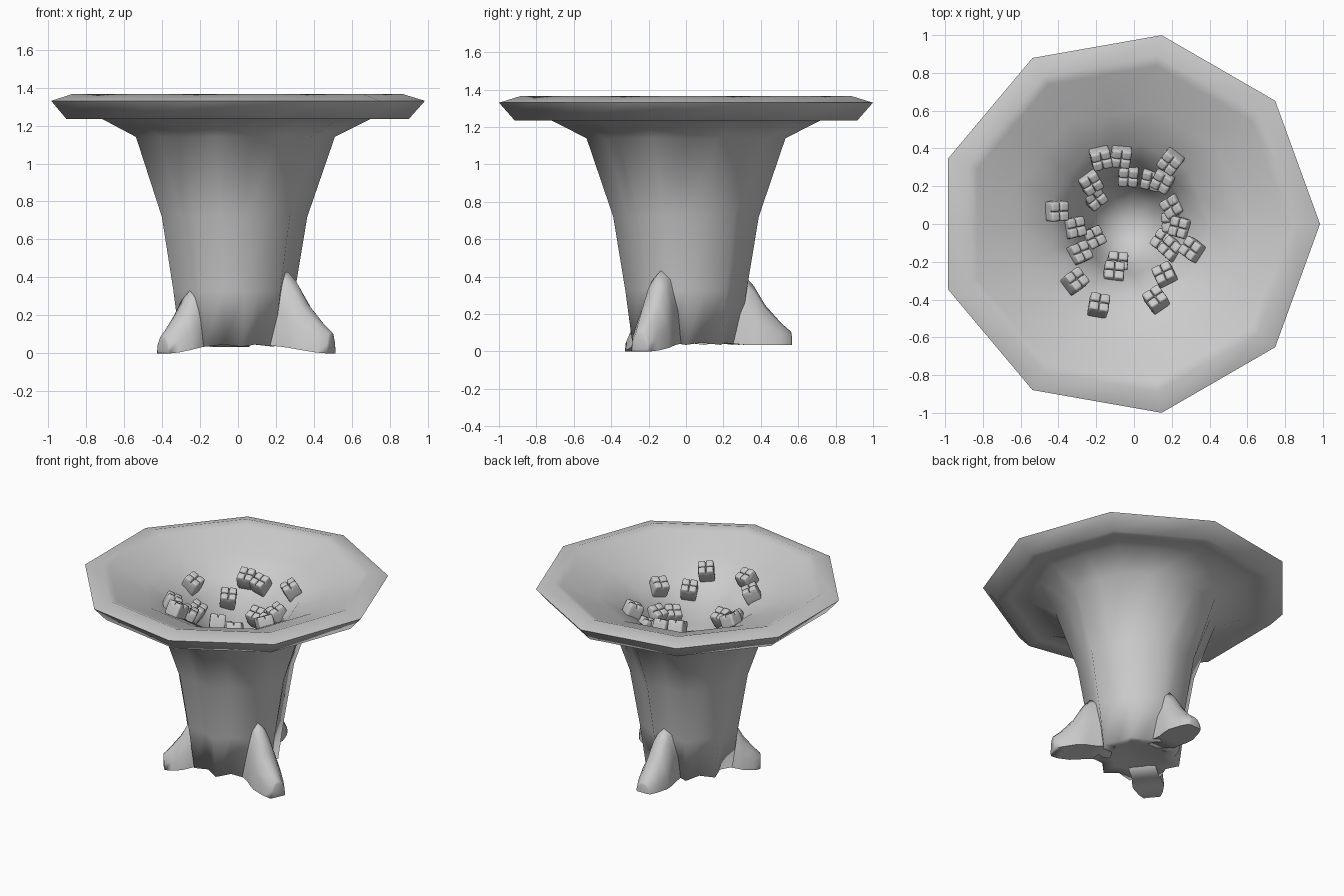
import bpy, bmesh, random
from math import sin, cos, pi, radians, atan2, hypot
from mathutils import Vector, Matrix

if "Cube" in bpy.data.objects:
    bpy.data.objects.remove(bpy.data.objects["Cube"])

random.seed(4)
CX = -0.03  # axis of the nine-sided body


def finish(bm, name, angle):
    bmesh.ops.recalc_face_normals(bm, faces=bm.faces)
    me = bpy.data.meshes.new(name)
    bm.to_mesh(me)
    bm.free()
    ob = bpy.data.objects.new(name, me)
    bpy.context.collection.objects.link(ob)
    bpy.ops.object.select_all(action='DESELECT')
    ob.select_set(True)
    bpy.context.view_layer.objects.active = ob
    bpy.ops.object.shade_smooth_by_angle(angle=radians(angle))
    return ob


def loft(bm, rings):
    vs = [[bm.verts.new(p) for p in r] for r in rings]
    n = len(vs[0])
    for a, b in zip(vs, vs[1:]):
        for i in range(n):
            j = (i + 1) % n
            bm.faces.new((a[i], a[j], b[j], b[i]))
    bm.faces.new(vs[0])
    bm.faces.new(vs[-1])


# Body: fluted trunk flaring into a nine-sided funnel (corner radius, z, flute depth)
outside = [(0.05, 0.07, 0.0), (0.20, 0.05, 0.12), (0.29, 0.035, 0.11),
           (0.33, 0.33, 0.08), (0.395, 0.72, 0.05), (0.54, 1.14, 0.02),
           (0.73, 1.235, 0), (0.84, 1.25, 0), (0.93, 1.235, 0), (1.015, 1.33, 0),
           (0.90, 1.365, 0), (0.85, 1.345, 0)]
inside = [(0.62, 1.265), (0.43, 1.17), (0.33, 1.06), (0.27, 0.92),
          (0.22, 0.72), (0.13, 0.60), (0.04, 0.57)]
rings = []
for r, z, flute in outside + [(r, z, 0) for r, z in inside]:
    ring = []
    for i in range(18):
        a = i * pi / 9
        k = cos(pi / 9) * (1 - flute) if i % 2 else 1
        dz = 0.012 if (i % 2 and z < 0.05) else 0
        ring.append((CX + r * k * cos(a), r * k * sin(a), z + dz))
    rings.append(ring)
bm = bmesh.new()
loft(bm, rings)
finish(bm, "funnel_trunk", 88)


# Three buttress roots (direction, reach, ridge height, base height)
def root(name, ang, reach, height, base):
    stations = [(0.30, 0.09, 1.00, 0.05), (0.56, 0.09, 1.00, 0.035),
                (0.64, 0.10, 0.88, 0.03), (0.75, 0.105, 0.62, 0.02),
                (0.90, 0.08, 0.38, 0.005), (0.99, 0.055, 0.27, 0.0), (1.00, 0.04, 0.24, 0.01)]
    section = [(-1, 0), (-0.9, 0.45), (-0.5, 0.88), (0, 1), (0.5, 0.88), (0.9, 0.45), (1, 0)]
    d = Vector((cos(ang), sin(ang), 0))
    t = Vector((-sin(ang), cos(ang), 0))
    rs = []
    for s, w, h, zb in stations:
        top, zb = h * height, max(zb, base)
        rs.append([Vector((CX, 0, zb + v * (top - zb))) + d * s * reach + t * u * w
                   for u, v in section])
    b = bmesh.new()
    loft(b, rs)
    finish(b, name, 88)


root("root_right", radians(-25), 0.58, 0.43, 0)
root("root_back", radians(92), 0.565, 0.40, 0.035)
root("root_left", radians(218), 0.465, 0.36, 0)


# Height of the funnel wall at a given radius
def wall(r):
    for (r1, z1), (r0, z0) in zip(inside, inside[1:]):
        if r >= r0:
            return z0 + (z1 - z0) * (r - r0) / (r1 - r0)
    return inside[-1][1]


# Molar-like teeth: tapered blocks with four cusps, tilted toward the axis
def tooth(name, x, y):
    b = bmesh.new()
    bmesh.ops.create_cube(b, size=0.105)
    bmesh.ops.subdivide_edges(b, edges=b.edges[:], cuts=1, use_grid_fill=True)
    for v in b.verts:
        if v.co.z < -0.04:
            v.co.x *= 0.85
            v.co.y *= 0.85
    cusps = [f for f in b.faces if f.normal.z > 0.9]
    bmesh.ops.inset_individual(b, faces=cusps, thickness=0.006, depth=0.022)
    a = atan2(y, x - CX)
    m = (Matrix.Translation((x, y, wall(hypot(x - CX, y)) + 0.035))
         @ Matrix.Rotation(a, 4, 'Z') @ Matrix.Rotation(-0.45, 4, 'Y')
         @ Matrix.Rotation(random.uniform(-0.3, 0.3), 4, 'Z'))
    bmesh.ops.transform(b, matrix=m, verts=b.verts)
    ob = finish(b, name, 180)
    sub = ob.modifiers.new("rounding", 'SUBSURF')
    sub.levels = sub.render_levels = 2
    # Creases keep the block sides from shrinking
    crease = ob.data.attributes.new("crease_edge", 'FLOAT', 'EDGE')
    for item in crease.data:
        item.value = 0.45


spots = [(-.18, .36), (-.07, .37), (.20, .34), (-.24, .23), (-.22, .15), (-.03, .27),
         (.10, .25), (.16, .24), (.22, .10), (.26, -.02), (.22, .01), (.17, -.10),
         (.21, -.14), (.32, -.14), (.17, -.28), (.12, -.41), (-.11, -.27), (-.09, -.22),
         (-.19, -.44), (-.32, -.31), (-.30, -.16), (-.23, -.08), (-.33, -.02), (-.42, .07)]
for i, (x, y) in enumerate(spots):
    tooth(f"tooth_{i + 1}", x, y)
